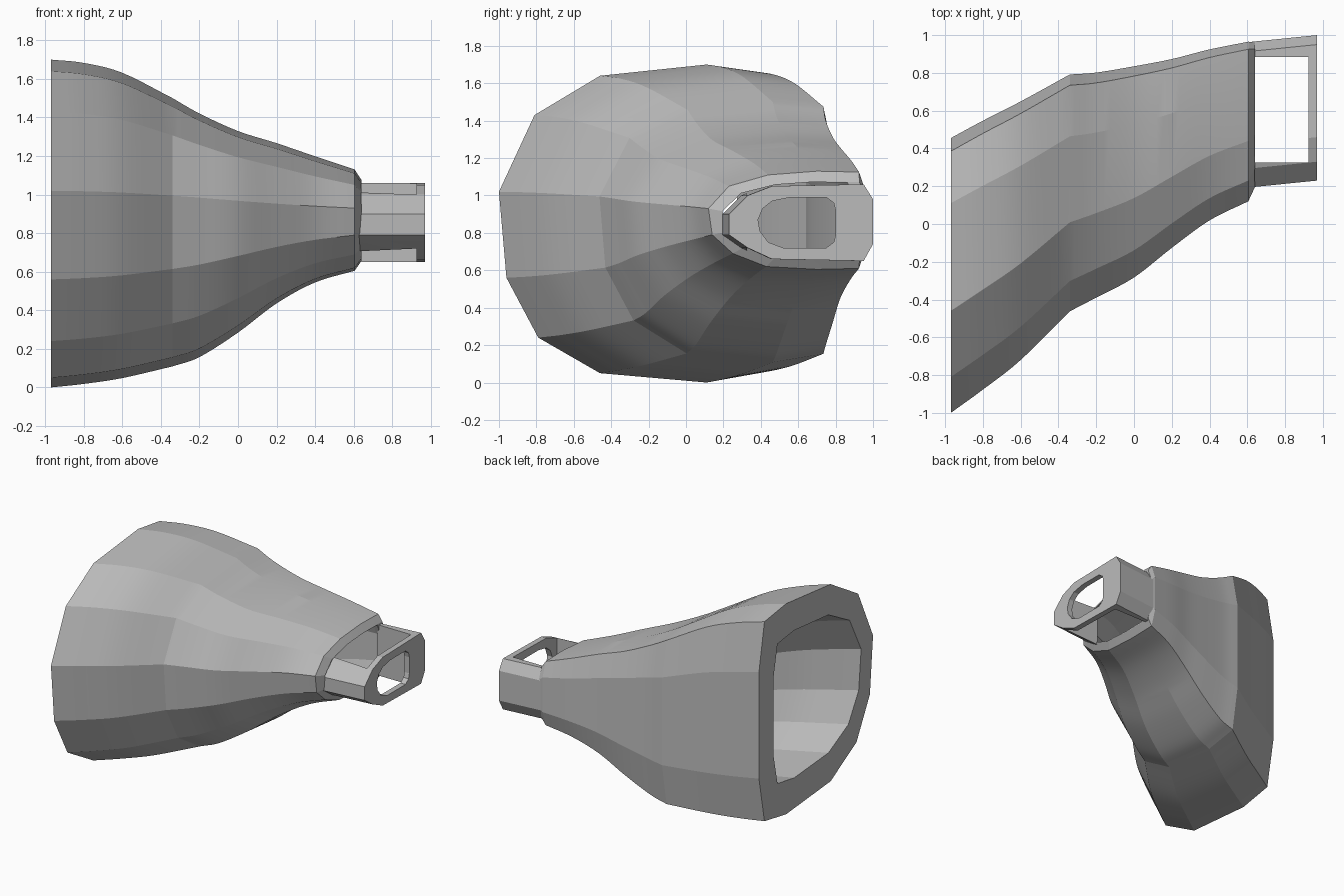
import bpy, bmesh, math

old = bpy.data.objects.get("Cube")
if old:
    bpy.data.objects.remove(old)

grey = bpy.data.materials.new("plain_grey")
grey.use_nodes = True
colour = (0.5, 0.5, 0.5, 1)
grey.diffuse_color = colour
grey.node_tree.nodes["Principled BSDF"].inputs["Base Color"].default_value = colour


def loft(name, rings, closed=False):
    """Skin a list of equal rings; closed joins last to first, else both ends are capped."""
    bm = bmesh.new()
    rows = [[bm.verts.new(p) for p in ring] for ring in rings]
    n = len(rows[0])
    pairs = list(zip(rows, rows[1:])) + ([(rows[-1], rows[0])] if closed else [])
    for a, b in pairs:
        for i in range(n):
            j = (i + 1) % n
            bm.faces.new((a[i], a[j], b[j], b[i]))
    if not closed:
        bm.faces.new(rows[0])
        bm.faces.new(rows[-1])
    bmesh.ops.recalc_face_normals(bm, faces=bm.faces)
    mesh = bpy.data.meshes.new(name)
    bm.to_mesh(mesh)
    bm.free()
    mesh.materials.append(grey)
    obj = bpy.data.objects.new(name, mesh)
    bpy.context.collection.objects.link(obj)
    return obj


def shade(obj, degrees):
    bpy.ops.object.select_all(action="DESELECT")
    obj.select_set(True)
    bpy.context.view_layer.objects.active = obj
    bpy.ops.object.shade_smooth_by_angle(angle=math.radians(degrees))


def scaled(ring, cy, cz, ky, kz):
    return [(x, cy + (y - cy) * ky, cz + (z - cz) * kz) for x, y, z in ring]


def mix(a, b, t):
    return a + (b - a) * t


def smooth(keys, steps=5):
    """Pass a curve through rows of key values."""
    rows = []
    for i in range(len(keys) - 1):
        p1, p2 = keys[i], keys[i + 1]
        p0 = keys[i - 1] if i else [2 * a - b for a, b in zip(p1, p2)]
        p3 = keys[i + 2] if i + 2 < len(keys) else [2 * b - a for a, b in zip(p1, p2)]
        for s in range(steps):
            t = s / steps
            rows.append([b + t / 2 * (c - a + t * (2 * a - 5 * b + 4 * c - d
                         + t * (3 * (b - c) + d - a))) for a, b, c, d in zip(p0, p1, p2, p3)])
    return rows + [keys[-1]]


# Matching (y, z) outlines of the wide mouth and the narrow neck
MOUTH = [(-1, 1.02), (-.81, 1.43), (-.46, 1.64), (.11, 1.70), (.385, 1.66), (.455, 1.28),
         (.455, .42), (.385, .05), (.11, 0), (-.46, .05), (-.79, .24), (-.96, .56)]
NECK = [(.12, .93), (.23, 1.05), (.44, 1.11), (.7, 1.13), (.925, 1.125), (.965, 1.01),
        (.965, .73), (.925, .61), (.7, .605), (.43, .62), (.25, .69), (.14, .79)]

# Station x, then the blend towards the neck for front, back, top and bottom
STATIONS = [(-.97, 0, 0, 0, 0), (-.8, .11, .18, .03, .03), (-.6, .25, .38, .12, .08),
            (-.34, .48, .66, .35, .18), (-.2, .545, .68, .49, .26), (0, .64, .745, .65, .47),
            (.2, .78, .82, .76, .72), (.4, .91, .92, .88, .9), (.605, 1, 1, 1, 1)]
BEND = 3


def section(x, front, back, top, bottom):
    ring = []
    for (y0, z0), (y1, z1) in zip(MOUTH, NECK):
        fy = mix(front, back, ((y0 + 1) / 1.455) ** 1.5)
        fz = mix(bottom, top, z0 / 1.7)
        ring.append((x, mix(y0, y1, fy), mix(z0, z1, fz)))
    return ring


def inner(ring):
    """Bore outline: the wall is thick at the mouth and thinner at the neck."""
    ys = [p[1] for p in ring]
    zs = [p[2] for p in ring]
    t = ((ring[0][0] + .97) / 1.575) ** 2
    return scaled(ring, (min(ys) + max(ys)) / 2 + mix(-.067, .02, t),
                  (min(zs) + max(zs)) / 2, mix(.77, .83, t), mix(.7, .78, t))


# Hollow tapering duct, bent at one station, with a chamfered neck rim
rows = smooth(STATIONS[:BEND + 1])[:-1] + smooth(STATIONS[BEND:])
outer = [section(*r) for r in rows]
rim = [(.64, y, z) for _, y, z in scaled(outer[-1], .95, .86, .91, .8)]
bore = [inner(r) for r in outer]
lip = [(.64, y, z) for _, y, z in bore[-1]]
duct = loft("duct", outer + [rim, lip] + bore[::-1], closed=True)
shade(duct, 8)

# Loop at the neck: a prism with open window and rounded end hole
LOOP = [(.23, .9), (.33, 1.0), (.46, 1.05), (.95, 1.06), (1, .98), (1, .74),
        (.95, .65), (.46, .66), (.33, .72), (.23, .79)]
HOLE = [(.385, .87), (.41, .93), (.46, .97), (.56, .99), (.75, .99), (.79, .96), (.8, .92),
        (.8, .79), (.79, .75), (.75, .72), (.52, .72), (.44, .75), (.395, .81)]
WINDOW = [(.325, .5), (.885, .5), (.885, 1.2), (.325, 1.2)]


def prism(name, outline, x0, x1, shift=0):
    return loft(name, [[(x0, y + shift, z) for y, z in outline],
                       [(x1, y, z) for y, z in outline]])


loop = prism("neck_loop", LOOP, .625, .97, -.035)
for cutter in (prism("window_cutter", WINDOW, .5, .925),
               prism("hole_cutter", HOLE, .85, 1.1)):
    cutter.hide_render = True
    mod = loop.modifiers.new("cut", "BOOLEAN")
    mod.operation = "DIFFERENCE"
    mod.solver = "EXACT"
    mod.object = cutter
    bpy.context.view_layer.objects.active = loop
    bpy.ops.object.modifier_apply(modifier=mod.name)
    bpy.data.objects.remove(cutter)
shade(loop, 14)
